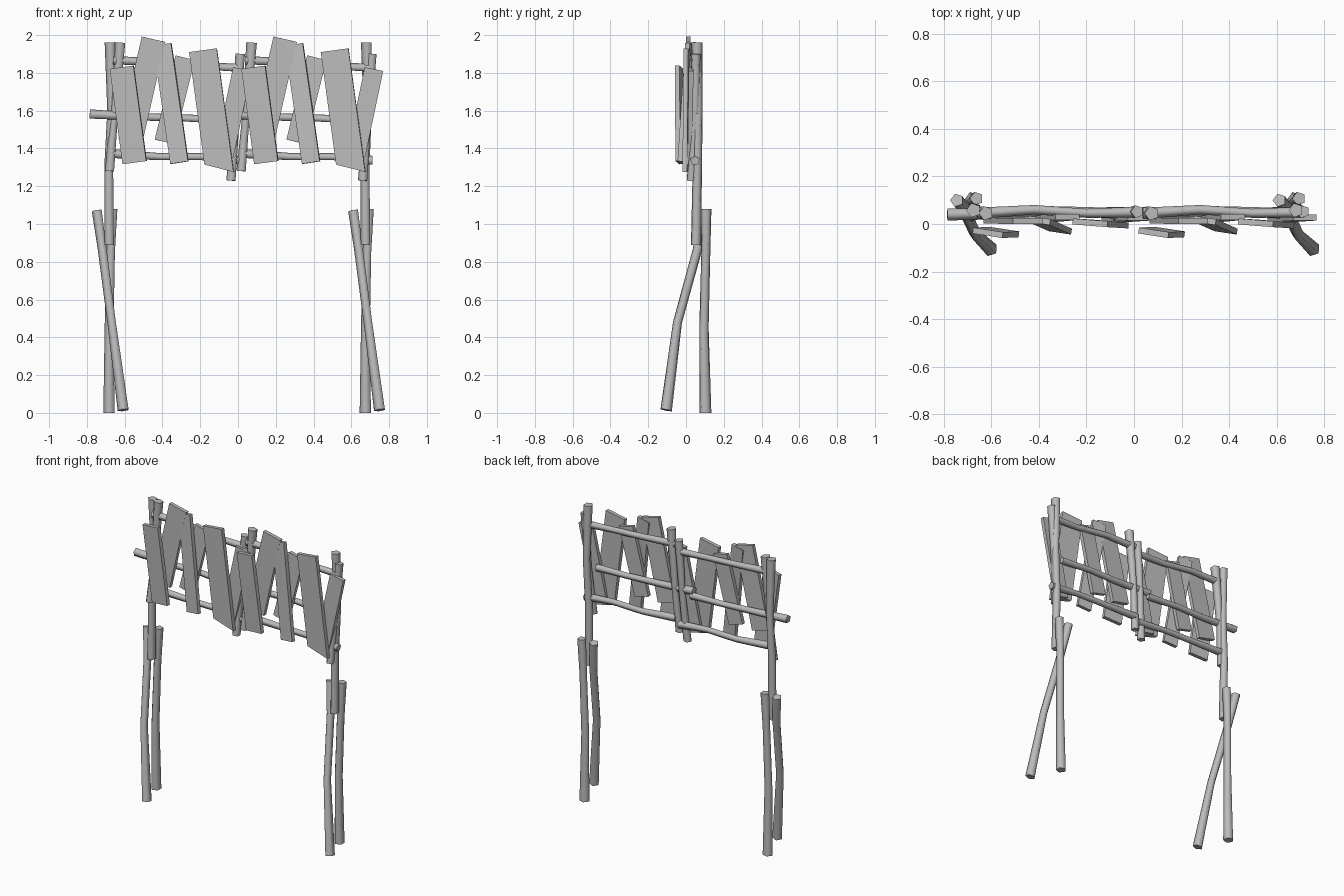
import bpy, bmesh, math
from mathutils import Vector, Matrix

cube = bpy.data.objects.get("Cube")
if cube:
    bpy.data.objects.remove(cube)

wood = bpy.data.materials.new("grey_wood")
wood.use_nodes = True
GREY = (0.5, 0.5, 0.5, 1)
wood.diffuse_color = GREY
wood.node_tree.nodes["Principled BSDF"].inputs["Base Color"].default_value = GREY


def add_object(name, bm, smooth=False):
    bmesh.ops.recalc_face_normals(bm, faces=bm.faces)
    mesh = bpy.data.meshes.new(name)
    bm.to_mesh(mesh)
    bm.free()
    mesh.materials.append(wood)
    obj = bpy.data.objects.new(name, mesh)
    bpy.context.collection.objects.link(obj)
    if smooth:
        bpy.ops.object.select_all(action='DESELECT')
        obj.select_set(True)
        bpy.context.view_layer.objects.active = obj
        bpy.ops.object.shade_smooth_by_angle(angle=math.radians(76))
    return obj


def pole(name, points, radii, dx=0.0, sides=5):
    """Crooked branch lofted through a few points."""
    bm = bmesh.new()
    pts = [Vector(p) + Vector((dx, 0, 0)) for p in points]
    axis = (pts[-1] - pts[0]).normalized()
    u = axis.cross(Vector((0, 1, 0))).normalized()
    v = axis.cross(u)
    rings = []
    for p, r in zip(pts, radii):
        ring = []
        for i in range(sides):
            a = math.tau * i / sides
            ring.append(bm.verts.new(p + (u * math.cos(a) + v * math.sin(a)) * r))
        rings.append(ring)
    for a, b in zip(rings, rings[1:]):
        for i in range(sides):
            j = (i + 1) % sides
            bm.faces.new((a[i], a[j], b[j], b[i]))
    bm.faces.new(rings[0])
    bm.faces.new(rings[-1])
    return add_object(name, bm, True)


def plank(name, top, bottom, width, yaw=0.0, skew=0.0, dx=0.0, thick=0.025):
    """Flat board between two end centres; skew tilts the lower end cut."""
    top, bottom = Vector(top), Vector(bottom)
    axis = top - bottom
    side = axis.cross(Vector((0, -1, 0))).normalized()
    side = Matrix.Rotation(yaw, 3, axis.normalized()) @ side
    if side.x < 0:
        side = -side
    normal = axis.cross(side).normalized()
    bm = bmesh.new()
    bmesh.ops.create_cube(bm, size=1)
    for vert in bm.verts:
        x, y, z = vert.co
        end = top if z > 0 else bottom + axis.normalized() * skew * x * 2
        vert.co = end + side * x * width + normal * y * thick + Vector((dx, 0, 0))
    return add_object(name, bm)


# Legs and tall upper posts, one set on each side
for label, dx in (("right", 0.0), ("left", 1.357)):
    pole(label + "_straight_leg",
         [(-.68, .103, 0), (-.68, .095, .45), (-.672, .105, .85), (-.662, .107, 1.08)],
         [.033, .026, .025, .029], dx)
    pole(label + "_slanted_leg",
         [(-.605, -.105, .015), (-.667, -.045, .48), (-.717, .062, .87), (-.745, .1, 1.07)],
         [.032, .025, .026, .029], dx)
    pole(label + "_tall_post",
         [(-.68, .053, .89), (-.682, .06, 1.3), (-.668, .065, 1.6), (-.675, .058, 1.96)],
         [.028, .026, .024, .031], dx)

# Board panel, repeated twice side by side
for label, dx in (("right", 0.0), ("left", 0.697)):
    pole(label + "_outer_short_post",
         [(-.678, .035, 1.28), (-.655, .05, 1.55), (-.622, .045, 1.96)],
         [.027, .022, .031], dx)
    pole(label + "_inner_short_post",
         [(-.035, .03, 1.23), (-.01, .05, 1.55), (.014, .052, 1.9)],
         [.027, .022, .028], dx)
    pole(label + "_top_rail",
         [(-.66, .045, 1.865), (-.42, .06, 1.855), (-.2, .045, 1.835), (.015, .05, 1.825)],
         [.025, .021, .02, .024], dx)
    pole(label + "_middle_rail",
         [(-.785, .04, 1.58), (-.5, .045, 1.565), (-.3, .055, 1.56), (-.07, .045, 1.55)],
         [.027, .022, .02, .024], dx)
    pole(label + "_bottom_rail",
         [(-.66, .045, 1.37), (-.42, .058, 1.355), (-.2, .05, 1.355), (.015, .048, 1.335)],
         [.026, .021, .02, .026], dx)

    # Boards: top centre, bottom centre, width, yaw, lower cut
    boards = [
        ((-.615, -.037, 1.83), (-.547, -.034, 1.325), .128, -.15, 0),
        ((-.447, .012, 1.978), (-.57, .015, 1.44), .128, 0, 0),
        ((-.40, .015, 1.95), (-.31, -.025, 1.325), .096, -.15, 0),
        ((-.28, .03, 1.88), (-.39, .02, 1.435), .105, 0, 0),
        ((-.185, .005, 1.92), (-.10, .0, 1.295), .148, -.08, -.03),
        ((.023, .027, 1.82), (-.087, .02, 1.3), .1, 0, 0),
    ]
    for n, (top, bottom, width, yaw, skew) in enumerate(boards, 1):
        plank(f"{label}_board_{n}", top, bottom, width, yaw, skew, dx)
